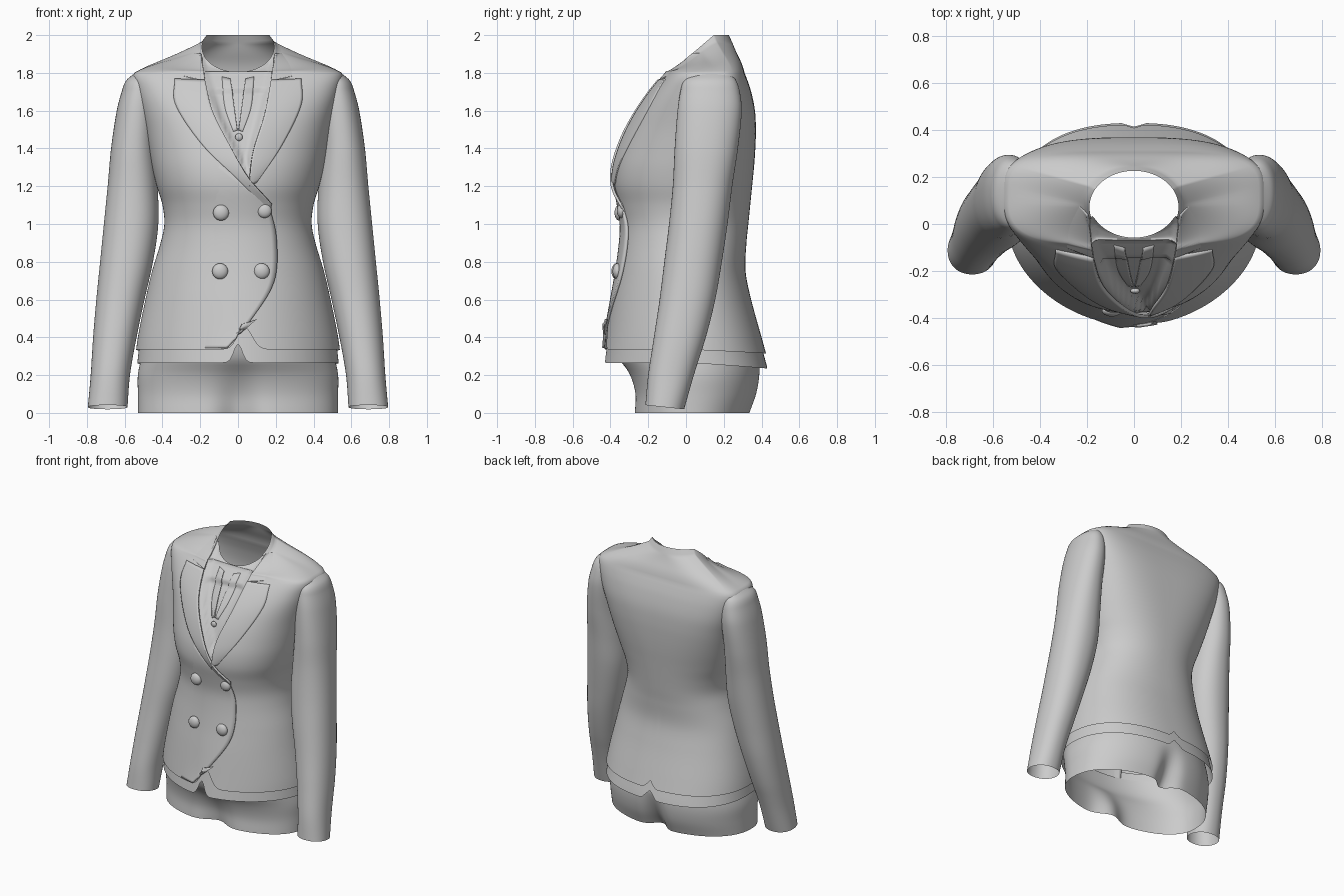
import bpy, bmesh, math
from mathutils import Vector
from mathutils.bvhtree import BVHTree

if "Cube" in bpy.data.objects:
    bpy.data.objects.remove(bpy.data.objects["Cube"])


def table(rows, k):
    """Smooth lookup: each row is (key, values...)."""
    k = max(rows[0][0], min(rows[-1][0], k))
    i = 0
    while i < len(rows) - 2 and k > rows[i + 1][0]:
        i += 1
    a, b = rows[i], rows[i + 1]
    p, n = rows[max(i - 1, 0)], rows[min(i + 2, len(rows) - 1)]
    h = b[0] - a[0]
    t = (k - a[0]) / h
    out = []
    for c in range(1, len(a)):
        ma = (b[c] - p[c]) / (b[0] - p[0]) * h
        mb = (n[c] - a[c]) / (n[0] - a[0]) * h
        out.append(a[c] * (2*t**3 - 3*t*t + 1) + ma * (t**3 - 2*t*t + t)
                   + b[c] * (3*t*t - 2*t**3) + mb * (t**3 - t*t))
    return out


def grid(name, f, us, vs, closed):
    """Surface from a function of two parameters."""
    n = len(us)
    verts = [f(u, v) for v in vs for u in us]
    faces = [(j*n + i, j*n + (i+1) % n, (j+1)*n + (i+1) % n, (j+1)*n + i)
             for j in range(len(vs) - 1) for i in range(n if closed else n - 1)]
    me = bpy.data.meshes.new(name)
    me.from_pydata(verts, [], faces)
    me.shade_smooth()
    ob = bpy.data.objects.new(name, me)
    bpy.context.collection.objects.link(ob)
    return ob


def steps(a, b, n):
    return [a + (b - a) * i / n for i in range(n + 1)]


def spow(c, e):
    return math.copysign(abs(c) ** e, c)


def bump(x, w):
    return math.exp(-(x / w) ** 2)


def bvh_of(ob):
    return BVHTree.FromPolygons([v.co for v in ob.data.vertices],
                                [p.vertices[:] for p in ob.data.polygons])


def drop_inside(ob, test):
    """Remove faces buried in another part."""
    bm = bmesh.new()
    bm.from_mesh(ob.data)
    bad = [f for f in bm.faces if all(test(v.co) for v in f.verts)]
    bmesh.ops.delete(bm, geom=bad, context='FACES')
    bm.to_mesh(ob.data)
    bm.free()


RING = steps(0, 2 * math.pi, 200)[:-1]

# Jacket body sections: z, half width, front y, back y, widest y
BODY = [(.24, .55, -.45, .445, .0), (.4, .53, -.425, .40, .0), (.6, .49, -.395, .345, .0),
        (.75, .455, -.37, .315, .0), (.9, .41, -.35, .32, .0), (1.0, .39, -.345, .33, .0),
        (1.1, .40, -.36, .34, .02), (1.2, .43, -.378, .35, .04), (1.3, .455, -.372, .36, .06),
        (1.4, .475, -.345, .367, .08), (1.5, .495, -.305, .37, .10), (1.6, .52, -.25, .365, .12),
        (1.7, .545, -.18, .345, .13), (1.77, .558, -.122, .322, .13), (1.8, .55, -.095, .31, .125)]
# Squareness of the sections: z, front, back
SQUARE = [(.24, 1.85, 2.4), (.8, 2.0, 2.3), (1.2, 2.2, 2.4), (1.5, 2.35, 3.0),
          (1.7, 2.9, 3.4), (1.8, 3.4, 3.7)]


def body_point(u, z, grow=0):
    hw, yf, yb, yc = table(BODY, z)
    c, s = math.cos(u), math.sin(u)
    p = table(SQUARE, z)[0 if s < 0 else 1]
    d = (yc - yf if s < 0 else yb - yc) + grow
    return Vector(((hw + grow) * spow(c, 2/p), yc + d * spow(s, 2/p), z))


def in_body(co):
    if not .36 < co.z < 1.8:
        return False
    hw, yf, yb, yc = table(BODY, co.z)
    pf, pb = table(SQUARE, co.z)
    p, d = (pf, yc - yf) if co.y < yc else (pb, yb - yc)
    return abs(co.x / hw) ** p + abs((co.y - yc) / d) ** p < .97


def jacket(u, s):
    c, n = math.cos(u), math.sin(u)
    hem = .335 + (.12 * bump(.54*c - .04, .06) if n < 0 else .05 * bump(c, .03) - .02 * n)
    if s <= 1:
        return body_point(u, hem + (1.8 - hem) * s)
    # yoke up to the neck, then the standing collar
    y = .08 + .155 * n
    top = Vector((.19 * c, y - .008, min(2.0, 1.8 + (y + .08) * .85)))
    neck = Vector((.215 * c, y + .012 * n, top.z - .022 * (1 + n)))
    if s <= 2:
        t = s - 1
        pt = body_point(u, 1.8).lerp(neck, t)
        pt.z += .09 * t * (1 - t) ** 3 * (1 + .3 * n)
        return pt
    return neck.lerp(top, s - 2)


body = grid("jacket_body", jacket, RING,
            steps(0, 1, 80) + steps(1, 2, 20)[1:] + steps(2, 3, 4)[1:], True)
surface = bvh_of(body)


# Under layer peeking out below the hem
def under(u, t):
    c, n = math.cos(u), math.sin(u)
    hem = .265 - .03 * n * (n > 0) + (.1 * bump(c, .07) if n < 0 else .06 * bump(c, .04))
    return body_point(u, hem + (.47 - hem) * t, -.014)


grid("under_hem", under, RING, steps(0, 1, 10), True)

# Hips, open below
HIPS = [(0, .53, -.285, .345), (.1, .53, -.28, .38), (.2, .53, -.305, .395),
        (.3, .51, -.36, .39), (.42, .48, -.39, .36)]


def hips(u, z):
    hw, yf, yb = table(HIPS, z)
    c, n = math.cos(u), math.sin(u)
    x = hw * spow(c, .9)
    y = (-yf if n < 0 else yb) * spow(n, .9)
    fade = max(0, 1 - z / .27)
    y += .07 * bump(x, .1) * fade if n < 0 else -.08 * bump(x, .07) * fade
    return Vector((x, y, z))


grid("hips", hips, RING, steps(0, .42, 20), True)

# Sleeve sections: z, inner x, outer x, front y, back y
SLEEVE = [(.03, .585, .795, -.215, -.01), (.2, .572, .78, -.20, .04), (.4, .537, .767, -.17, .105),
          (.6, .495, .75, -.14, .155), (.8, .45, .73, -.115, .19), (1.0, .422, .71, -.09, .22),
          (1.2, .425, .69, -.07, .245), (1.4, .435, .672, -.06, .275), (1.6, .43, .642, -.045, .295),
          (1.7, .43, .616, -.03, .285), (1.76, .44, .592, -.01, .265), (1.8, .45, .545, .04, .23)]


def sleeve(u, z):
    xi, xo, yf, yb = table(SLEEVE, z)
    y = (yf + yb) / 2 + (yb - yf) / 2 * spow(math.sin(u), .92)
    tilt = -.12 * (y + .11) * max(0, 1 - z / .3)
    return Vector(((xi + xo) / 2 + (xo - xi) / 2 * spow(math.cos(u), .92), y, z + tilt))


def in_sleeve(co):
    if not .35 < co.z < 1.77:
        return False
    xi, xo, yf, yb = table(SLEEVE, co.z)
    return (((abs(co.x) - (xi + xo) / 2) / (xo - xi) * 2) ** 2
            + ((co.y - (yf + yb) / 2) / (yb - yf) * 2) ** 2) < .95


arm = grid("sleeves", sleeve, RING[::3], steps(.03, 1.7, 80) + steps(1.7, 1.8, 12)[1:], True)
drop_inside(arm, in_body)
arm.modifiers.new("mirror", 'MIRROR').use_clip = False


# Thin cloth panels laid on the front; edges run bottom to top as (x, z)
def patch(name, left, right, off_l, off_r, tree, thick=.014, nu=14, nv=36):
    L = [(i / (len(left) - 1), *p) for i, p in enumerate(left)]
    R = [(i / (len(right) - 1), *p) for i, p in enumerate(right)]

    def f(u, v):
        (xa, za), (xb, zb) = table(L, v), table(R, v)
        x, z = xa + (xb - xa) * u, za + (zb - za) * u
        hit = tree.ray_cast(Vector((x, -2, z)), Vector((0, 1, 0)))[0]
        if hit is None or hit.y > .15:
            hit = tree.find_nearest(Vector((x, -.02, z)))[0]
        return Vector((hit.x, hit.y - off_l - (off_r - off_l) * u, hit.z))

    ob = grid(name, f, steps(0, 1, nu), steps(0, 1, nv), False)
    m = ob.modifiers.new("thickness", 'SOLIDIFY')
    m.thickness, m.offset = thick, -1
    return ob


def flip(pts):
    return [(-x, z) for x, z in pts]


patch("front_overlap", [(-.2, .342), (-.2, .5), (-.2, .7), (-.2, .95), (-.17, 1.4)],
      [(-.06, .345), (.055, .475), (.19, .69), (.205, .92), (.165, 1.1)], -.003, .014, surface)

patch("left_lapel", [(.06, 1.2), (.08, 1.38), (.14, 1.58), (.175, 1.765)],
      [(.1, 1.22), (.235, 1.42), (.335, 1.63), (.335, 1.77)], .02, .006, surface)
patch("right_lapel", [(.17, 1.06), (0, 1.235), (-.19, 1.42), (-.33, 1.63), (-.335, 1.77)],
      [(.18, 1.1), (.06, 1.235), (-.045, 1.42), (-.135, 1.6), (-.175, 1.765)], .008, .026, surface)
COLLAR_IN = [(.175, 1.762), (.185, 1.83), (.203, 1.905)]
COLLAR_OUT = [(.30, 1.785), (.285, 1.84), (.235, 1.905)]
patch("left_collar", COLLAR_IN, COLLAR_OUT, .018, -.002, surface)
patch("right_collar", flip(COLLAR_OUT), flip(COLLAR_IN), -.002, .018, surface)

# Neck opening: the centre front sinks back to become the shirt
V_EDGES = [(1.24, .07, .08), (1.3, .02, .07), (1.4, -.03, .09), (1.5, -.08, .115),
           (1.6, -.125, .145), (1.7, -.16, .17), (1.8, -.19, .19), (1.9, -.2, .2)]
for v in body.data.vertices:
    if v.co.y < .02 and v.co.z > 1.24:
        xl, xr = table(V_EDGES, v.co.z)
        d = max(0, min(1, min(v.co.x - xl, xr - v.co.x) / .035))
        v.co.y += (.045 if v.co.z < 1.7 else .025) * d * d * (3 - 2 * d)
shirt = bvh_of(body)
drop_inside(body, in_sleeve)

SHIRT_IN = [(.005, 1.5), (.02, 1.62), (.04, 1.77)]
SHIRT_OUT = [(.025, 1.49), (.07, 1.62), (.085, 1.78)]
patch("shirt_collar_left", SHIRT_IN, SHIRT_OUT, .01, .002, shirt, .01, 6, 16)
patch("shirt_collar_right", flip(SHIRT_OUT), flip(SHIRT_IN), .002, .01, shirt, .01, 6, 16)

# Buttons
for i, (x, z, r, tree) in enumerate([(-.09, 1.06, .042, surface), (.14, 1.07, .038, surface),
                                     (-.095, .75, .042, surface), (.125, .75, .042, surface),
                                     (.005, 1.46, .02, shirt)]):
    hit = tree.ray_cast(Vector((x, -2, z)), Vector((0, 1, 0)))[0]
    bpy.ops.mesh.primitive_uv_sphere_add(segments=24, ring_count=12, radius=r,
                                         location=(x, hit.y - .008, z))
    b = bpy.context.object
    b.name = "button_%d" % (i + 1)
    b.scale.y = .6
    b.data.shade_smooth()
